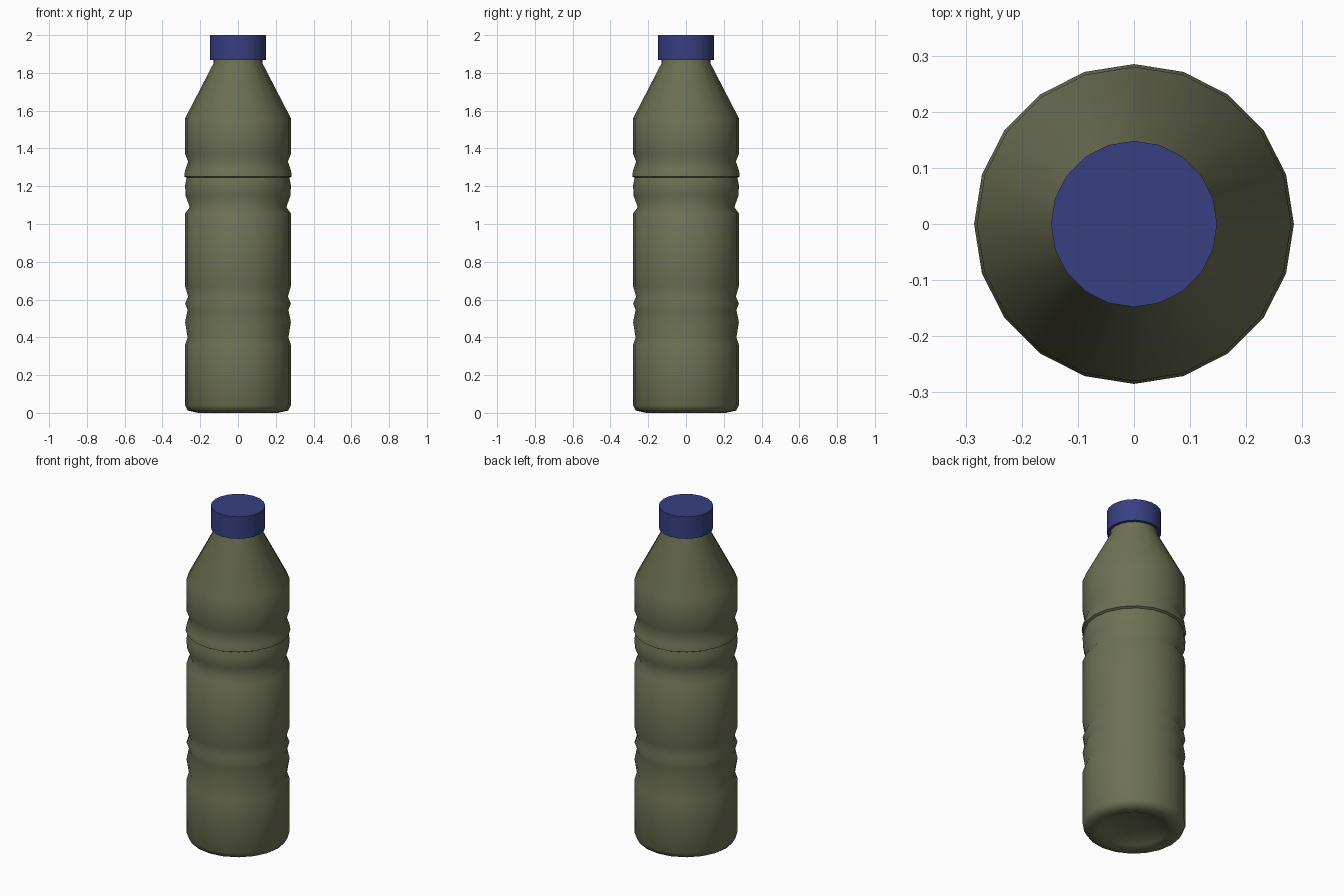
import bpy, bmesh, math

if "Cube" in bpy.data.objects:
    bpy.data.objects.remove(bpy.data.objects["Cube"])

SIDES = 20


def material(name, color):
    m = bpy.data.materials.new(name)
    m.diffuse_color = color
    m.use_nodes = True
    m.node_tree.nodes["Principled BSDF"].inputs["Base Color"].default_value = m.diffuse_color
    return m


def lathe(name, profile, mat, angle):
    """Spin a (radius, z) profile about z; radius 0 makes a pole."""
    bm = bmesh.new()
    rings = []
    for r, z in profile:
        if r == 0:
            rings.append([bm.verts.new((0, 0, z))] * SIDES)
        else:
            rings.append([bm.verts.new((r * math.cos(2 * math.pi * i / SIDES),
                                        r * math.sin(2 * math.pi * i / SIDES), z))
                          for i in range(SIDES)])
    for a, b in zip(rings, rings[1:]):
        for i in range(SIDES):
            j = (i + 1) % SIDES
            bm.faces.new(list(dict.fromkeys((a[i], a[j], b[j], b[i]))))
    bmesh.ops.recalc_face_normals(bm, faces=bm.faces)
    me = bpy.data.meshes.new(name)
    bm.to_mesh(me)
    bm.free()
    ob = bpy.data.objects.new(name, me)
    bpy.context.collection.objects.link(ob)
    me.materials.append(mat)
    bpy.ops.object.select_all(action='DESELECT')
    ob.select_set(True)
    bpy.context.view_layer.objects.active = ob
    bpy.ops.object.shade_smooth_by_angle(angle=math.radians(angle))
    return ob


green = material("olive_plastic", (0.155, 0.165, 0.09, 1))
blue = material("blue_plastic", (0.04, 0.05, 0.22, 1))

# Bottle: dished base, lower grooves, grip grooves, shoulder and neck
lathe("bottle_body", [
    (0, 0.05), (0.12, 0.04), (0.18, 0.015), (0.21, 0.0),
    (0.265, 0.012), (0.28, 0.04), (0.28, 0.36),
    (0.267, 0.40), (0.28, 0.48), (0.267, 0.545), (0.28, 0.58),
    (0.264, 0.615), (0.28, 0.67), (0.28, 1.055),
    (0.256, 1.09), (0.278, 1.15), (0.28, 1.205), (0.272, 1.245),
    (0.285, 1.252), (0.28, 1.285), (0.264, 1.33), (0.28, 1.37),
    (0.28, 1.56), (0.13, 1.85), (0.13, 1.95), (0, 1.95),
], green, 60)

# Screw cap with a thin lip around the neck
lathe("cap", [
    (0.131, 1.96), (0.131, 1.868), (0.148, 1.868), (0.148, 2.0), (0, 2.0),
], blue, 40)
